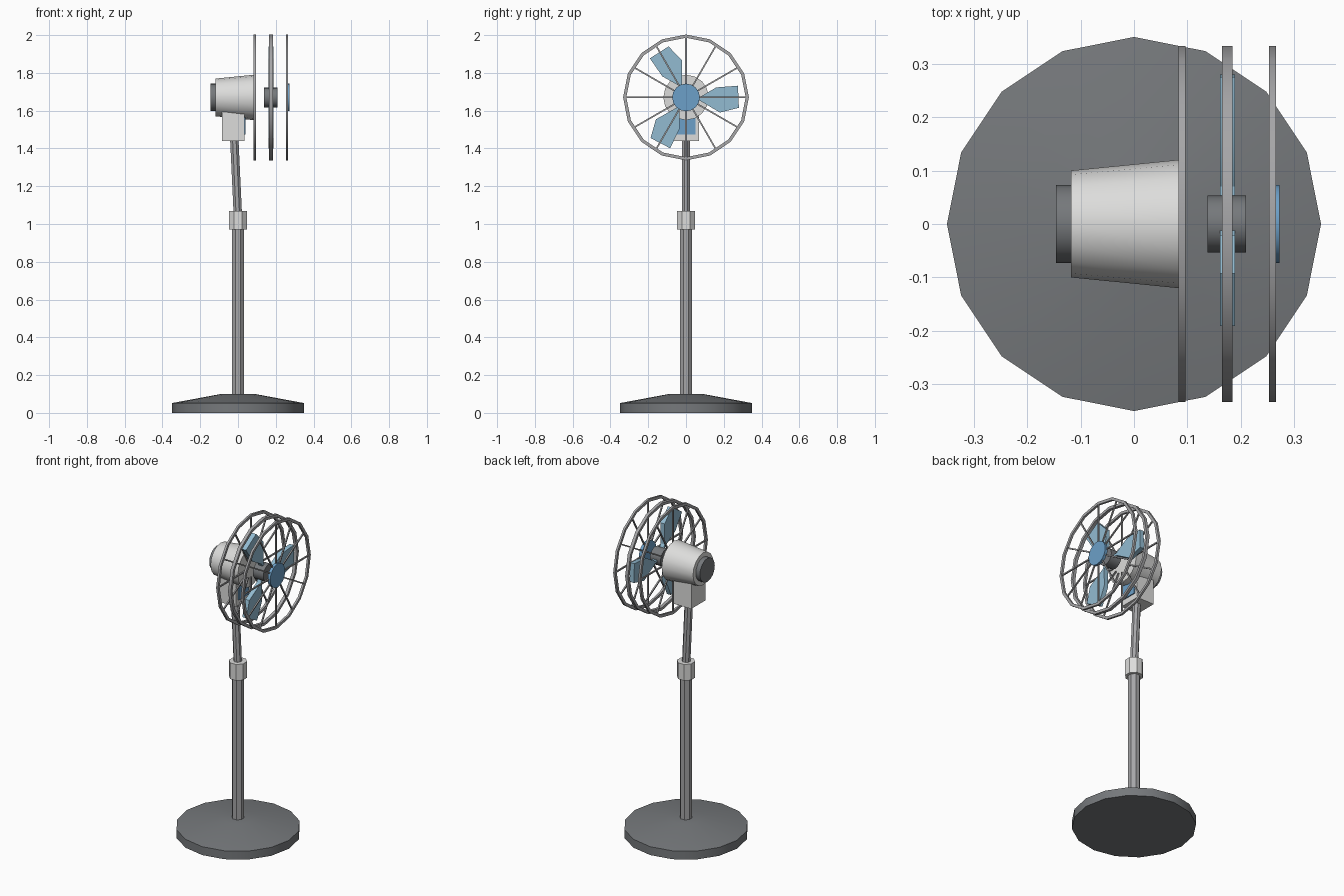
import bpy, bmesh
from math import pi, cos, sin, radians
from mathutils import Vector, Matrix

cube = bpy.data.objects.get("Cube")
if cube:
    bpy.data.objects.remove(cube, do_unlink=True)


def material(name, r, g, b):
    m = bpy.data.materials.new(name)
    m.use_nodes = True
    m.diffuse_color = (r, g, b, 1)
    m.node_tree.nodes["Principled BSDF"].inputs["Base Color"].default_value = (r, g, b, 1)
    return m


DARK = material("dark grey", 0.18, 0.19, 0.20)
METAL = material("metal grey", 0.38, 0.38, 0.39)
LIGHT = material("light grey", 0.72, 0.72, 0.71)
BLUE = material("blue", 0.15, 0.35, 0.58)
PALE = material("pale blue", 0.29, 0.50, 0.64)

AXIS_Z = 1.67                                  # height of the fan axis
ALONG_X = Matrix.Translation((0, 0, AXIS_Z)) @ Matrix.Rotation(pi / 2, 4, 'Y')


def finish(name, bm, mat, matrix=Matrix.Identity(4)):
    bm.transform(matrix)
    bmesh.ops.recalc_face_normals(bm, faces=bm.faces)
    mesh = bpy.data.meshes.new(name)
    bm.to_mesh(mesh)
    bm.free()
    mesh.materials.append(mat)
    ob = bpy.data.objects.new(name, mesh)
    bpy.context.collection.objects.link(ob)
    bpy.ops.object.select_all(action='DESELECT')
    ob.select_set(True)
    bpy.context.view_layer.objects.active = ob
    bpy.ops.object.shade_smooth_by_angle(angle=radians(30))
    return ob


def lathe(name, profile, sides, mat, matrix=Matrix.Identity(4), turn=0, closed=False):
    """Spin (radius, height) points; open profiles get end caps."""
    bm = bmesh.new()
    rings = [[bm.verts.new((r * cos(turn + 2 * pi * i / sides),
                            r * sin(turn + 2 * pi * i / sides), h))
              for i in range(sides)] for r, h in profile]
    pairs = list(zip(rings, rings[1:]))
    if closed:
        pairs.append((rings[-1], rings[0]))
    else:
        bm.faces.new(rings[0])
        bm.faces.new(rings[-1])
    for a, b in pairs:
        for i in range(sides):
            j = (i + 1) % sides
            bm.faces.new((a[i], a[j], b[j], b[i]))
    return finish(name, bm, mat, matrix)


def box(name, low, high, mat):
    bm = bmesh.new()
    bmesh.ops.create_cube(bm, size=1)
    low, high = Vector(low), Vector(high)
    size = Matrix.Diagonal((*(high - low), 1))
    return finish(name, bm, mat, Matrix.Translation((low + high) / 2) @ size)


# Stand
lathe("base", [(0.35, 0), (0.35, 0.052), (0.09, 0.10)], 16, DARK)
lathe("pole", [(0.035, 0.09), (0.035, 1.0)], 8, METAL, turn=pi / 8)
lathe("height_collar", [(0.052, 0.97), (0.052, 1.07)], 8, LIGHT, turn=pi / 8)
foot, top = Vector((0, 0, 1.03)), Vector((-0.022, 0, 1.5))
lean = Matrix.Translation(foot) @ (top - foot).to_track_quat('Z', 'Y').to_matrix().to_4x4()
lathe("upper_tube", [(0.024, 0), (0.024, (top - foot).length)], 8, METAL, lean, pi / 8)

# Motor head
box("neck_bracket", (-0.085, -0.07, 1.44), (0.035, 0.07, 1.62), LIGHT)
box("control_plate", (0.033, -0.05, 1.475), (0.041, 0.05, 1.565), BLUE)
lathe("motor_housing", [(0.10, -0.118), (0.12, 0.083)], 16, LIGHT, ALONG_X)
lathe("motor_cap", [(0.073, -0.146), (0.073, -0.11)], 16, DARK, ALONG_X)

# Blades and hub
lathe("blade_hub", [(0.053, 0.138), (0.053, 0.21)], 16, DARK, ALONG_X)
OUTLINE = [(0.04, 0.0), (0.07, 0.0), (0.16, 0.053), (0.275, 0.062),
           (0.28, -0.055), (0.18, -0.08), (0.07, -0.015), (0.04, -0.015)]
for k in range(3):
    bm = bmesh.new()
    face = bm.faces.new([bm.verts.new((0.161, y, z)) for y, z in OUTLINE])
    extruded = bmesh.ops.extrude_face_region(bm, geom=[face])["geom"]
    bmesh.ops.translate(bm, vec=(0.028, 0, 0),
                        verts=[v for v in extruded if isinstance(v, bmesh.types.BMVert)])
    finish(f"blade_{k + 1}", bm, PALE,
           Matrix.Translation((0, 0, AXIS_Z)) @ Matrix.Rotation(k * 2 * pi / 3, 4, 'X'))


# Guard rings
def ring(name, x0, x1):
    lathe(name, [(0.333, x0), (0.333, x1), (0.316, x1), (0.316, x0)], 16, METAL,
          ALONG_X, closed=True)


def spokes(name, x):
    bm = bmesh.new()
    for k in range(12):
        made = bmesh.ops.create_cube(bm, size=1)["verts"]
        place = (Matrix.Rotation(k * pi / 6, 4, 'X') @ Matrix.Translation((x, 0, 0.19))
                 @ Matrix.Diagonal((0.008, 0.008, 0.264, 1)))
        bmesh.ops.transform(bm, matrix=place, verts=made)
    finish(name, bm, METAL, Matrix.Translation((0, 0, AXIS_Z)))


ring("back_guard_ring", 0.083, 0.096)
ring("middle_guard_ring", 0.165, 0.184)
ring("front_guard_ring", 0.253, 0.266)
spokes("back_guard_spokes", 0.0895)
spokes("front_guard_spokes", 0.2595)
lathe("guard_badge", [(0.073, 0.254), (0.073, 0.272)], 16, BLUE, ALONG_X)
